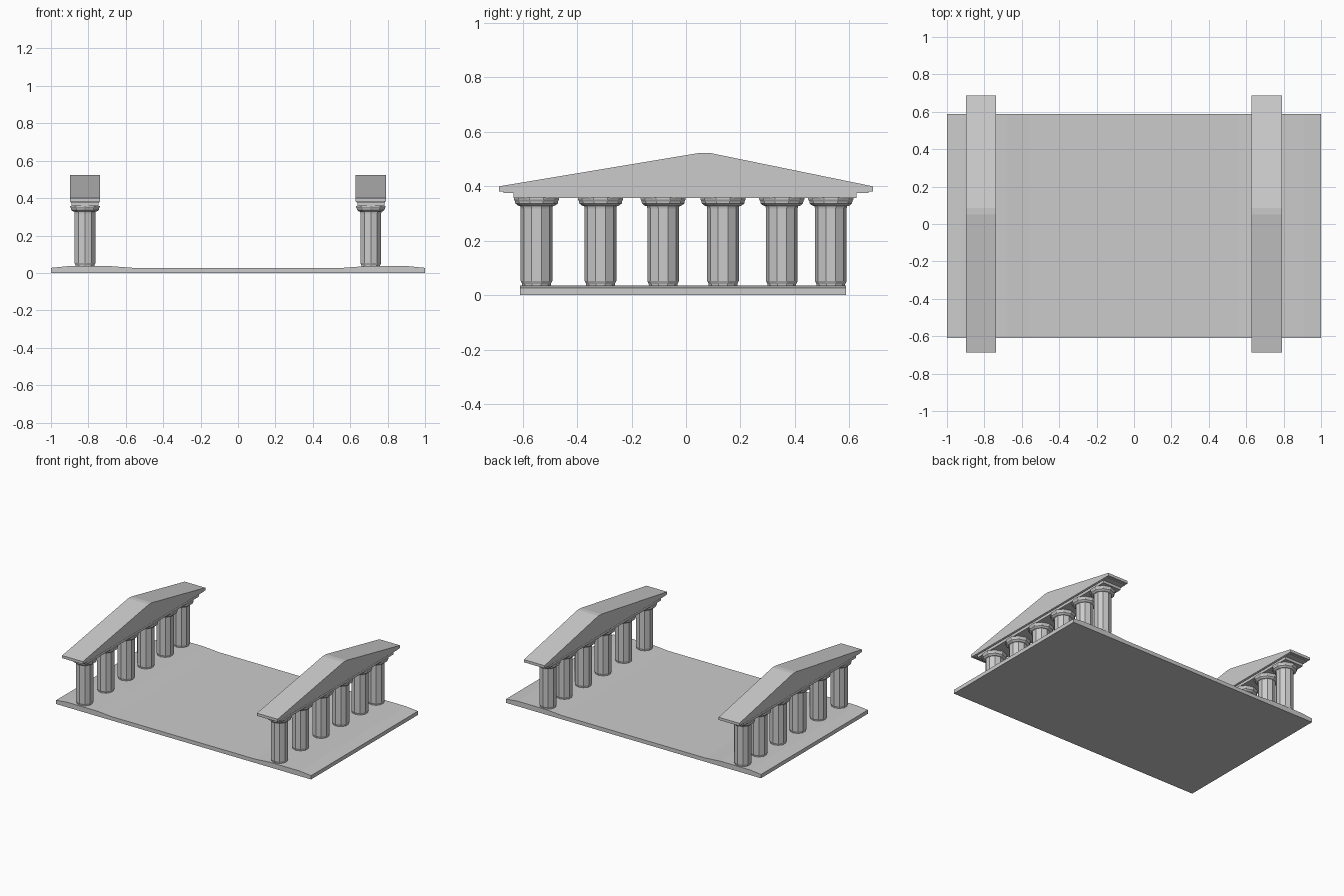
import bpy, bmesh
from math import cos, sin, tau

if "Cube" in bpy.data.objects:
    bpy.data.objects.remove(bpy.data.objects["Cube"])


def finish(name, bm):
    bmesh.ops.recalc_face_normals(bm, faces=bm.faces)
    me = bpy.data.meshes.new(name)
    bm.to_mesh(me)
    bm.free()
    ob = bpy.data.objects.new(name, me)
    bpy.context.collection.objects.link(ob)
    return ob


def extrude(name, points, vec):
    """Close a 3D outline and extrude it along vec."""
    bm = bmesh.new()
    face = bm.faces.new([bm.verts.new(p) for p in points])
    new = bmesh.ops.extrude_face_region(bm, geom=[face], use_keep_orig=True)
    verts = [g for g in new["geom"] if isinstance(g, bmesh.types.BMVert)]
    bmesh.ops.translate(bm, verts=verts, vec=vec)
    return finish(name, bm)


def column(name, cx, cy, profile, sides=10):
    """Faceted column turned from a (radius, z) profile."""
    bm = bmesh.new()
    rings = [[bm.verts.new((cx + r * sin(tau * i / sides),
                            cy + r * cos(tau * i / sides), z))
              for i in range(sides)] for r, z in profile]
    for a, b in zip(rings, rings[1:]):
        for i in range(sides):
            j = (i + 1) % sides
            bm.faces.new((a[i], a[j], b[j], b[i]))
    bm.faces.new(rings[0])
    bm.faces.new(rings[-1])
    return finish(name, bm)


# Floor slab with a gentle rise under each colonnade
floor = [(-1, 0), (1, 0), (1, .027), (.91, .036), (.68, .036), (.56, .027),
         (-.56, .027), (-.68, .036), (-.91, .036), (-1, .027)]
extrude("floor_slab", [(x, -.61, z) for x, z in floor], (0, 1.198, 0))

SHAFT = [(.052, .03), (.053, .042), (.058, .052), (.058, .318), (.06, .327),
         (.068, .329), (.078, .337), (.079, .345), (.083, .352), (.083, .359)]
COLUMN_Y = (-.549, -.314, -.084, .136, .352, .532)
ROOF = [(-.686, .381), (.686, .381), (.686, .4), (.085, .523), (.052, .523),
        (-.686, .4)]


def box_outline(x, y0, y1, z0, z1):
    return [(x, y0, z0), (x, y1, z0), (x, y1, z1), (x, y0, z1)]


for side, cx in (("left", -.818), ("right", .71)):
    # Row of columns
    for n, cy in enumerate(COLUMN_Y, 1):
        column(f"{side}_column_{n}", cx, cy, SHAFT)
    # Stepped beam
    extrude(f"{side}_beam", box_outline(cx - .072, -.633, .626, .357, .376), (.144, 0, 0))
    extrude(f"{side}_cornice", box_outline(cx - .077, -.67, .67, .376, .382), (.154, 0, 0))
    # Gabled top
    extrude(f"{side}_pediment", [(cx - .081, y, z) for y, z in ROOF], (.162, 0, 0))
